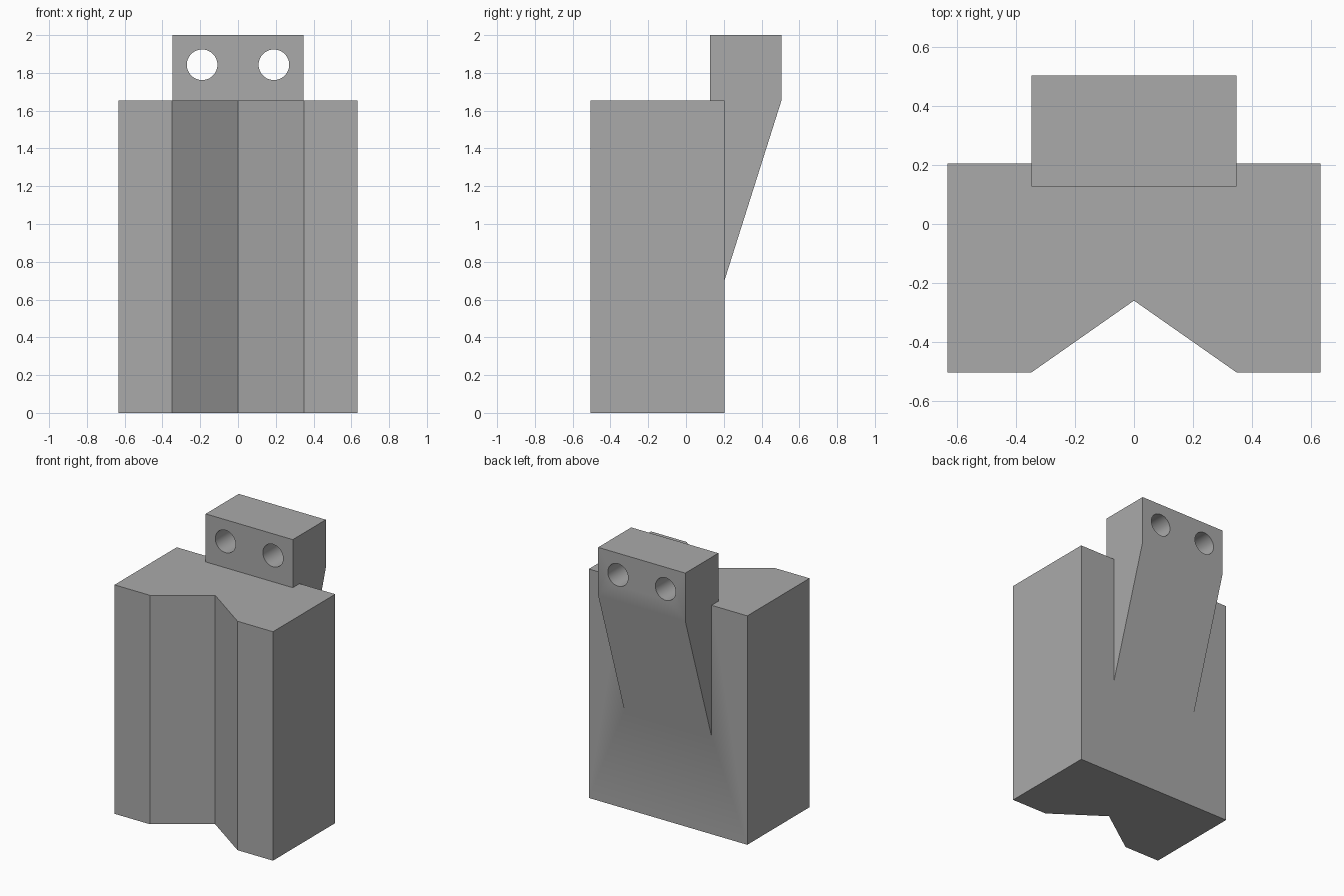
import bpy
import bmesh
from mathutils import Matrix, Vector

cube = bpy.data.objects.get("Cube")
if cube:
    bpy.data.objects.remove(cube, do_unlink=True)

grey = bpy.data.materials.new("plain grey")
grey.use_nodes = True
colour = (0.4, 0.4, 0.4, 1)
grey.diffuse_color = colour
grey.node_tree.nodes["Principled BSDF"].inputs["Base Color"].default_value = colour


def finish(name, bm):
    bmesh.ops.recalc_face_normals(bm, faces=bm.faces)
    mesh = bpy.data.meshes.new(name)
    bm.to_mesh(mesh)
    bm.free()
    mesh.materials.append(grey)
    obj = bpy.data.objects.new(name, mesh)
    bpy.context.collection.objects.link(obj)
    return obj


def prism(name, outline, sweep):
    """Sweep a closed outline of 3D points along a vector."""
    bm = bmesh.new()
    face = bm.faces.new([bm.verts.new(p) for p in outline])
    swept = bmesh.ops.extrude_face_region(bm, geom=[face], use_keep_orig=True)
    verts = [v for v in swept["geom"] if isinstance(v, bmesh.types.BMVert)]
    bmesh.ops.translate(bm, verts=verts, vec=Vector(sweep))
    return finish(name, bm)


def boolean(obj, other, operation):
    mod = obj.modifiers.new(operation.lower(), "BOOLEAN")
    mod.operation = operation
    mod.solver = "EXACT"
    mod.object = other
    bpy.context.view_layer.objects.active = obj
    bpy.ops.object.modifier_apply(modifier=mod.name)
    bpy.data.objects.remove(other, do_unlink=True)


# Main block with a V groove down the front
half = [(0, -0.26), (0.35, -0.505), (0.633, -0.505), (0.633, 0.205)]
plan = half + [(-x, y) for x, y in reversed(half[1:])]
block = prism("grooved_block", [(x, y, 0) for x, y in plan], (0, 0, 1.653))

# Mounting tab on a sloping rib, rooted inside the block
side = [(0.128, 2), (0.505, 2), (0.505, 1.653), (0.205, 0.705), (0.128, 0.705)]
tab = prism("mounting_tab", [(-0.348, y, z) for y, z in side], (0.696, 0, 0))

# Two screw holes through the tab
for x in (-0.19, 0.19):
    bm = bmesh.new()
    bmesh.ops.create_cone(bm, cap_ends=True, segments=48, radius1=0.081,
                          radius2=0.081, depth=1,
                          matrix=Matrix.Translation((x, 0.3, 1.843))
                          @ Matrix.Rotation(1.570796, 4, "X"))
    cutter = finish("hole_cutter", bm)
    cutter.hide_render = True
    boolean(tab, cutter, "DIFFERENCE")

# Join into one solid, rounding only the shallow bends
boolean(block, tab, "UNION")
block.name = "grooved_block_with_mounting_tab"
bpy.ops.object.select_all(action="DESELECT")
block.select_set(True)
bpy.context.view_layer.objects.active = block
bpy.ops.object.shade_smooth_by_angle()
